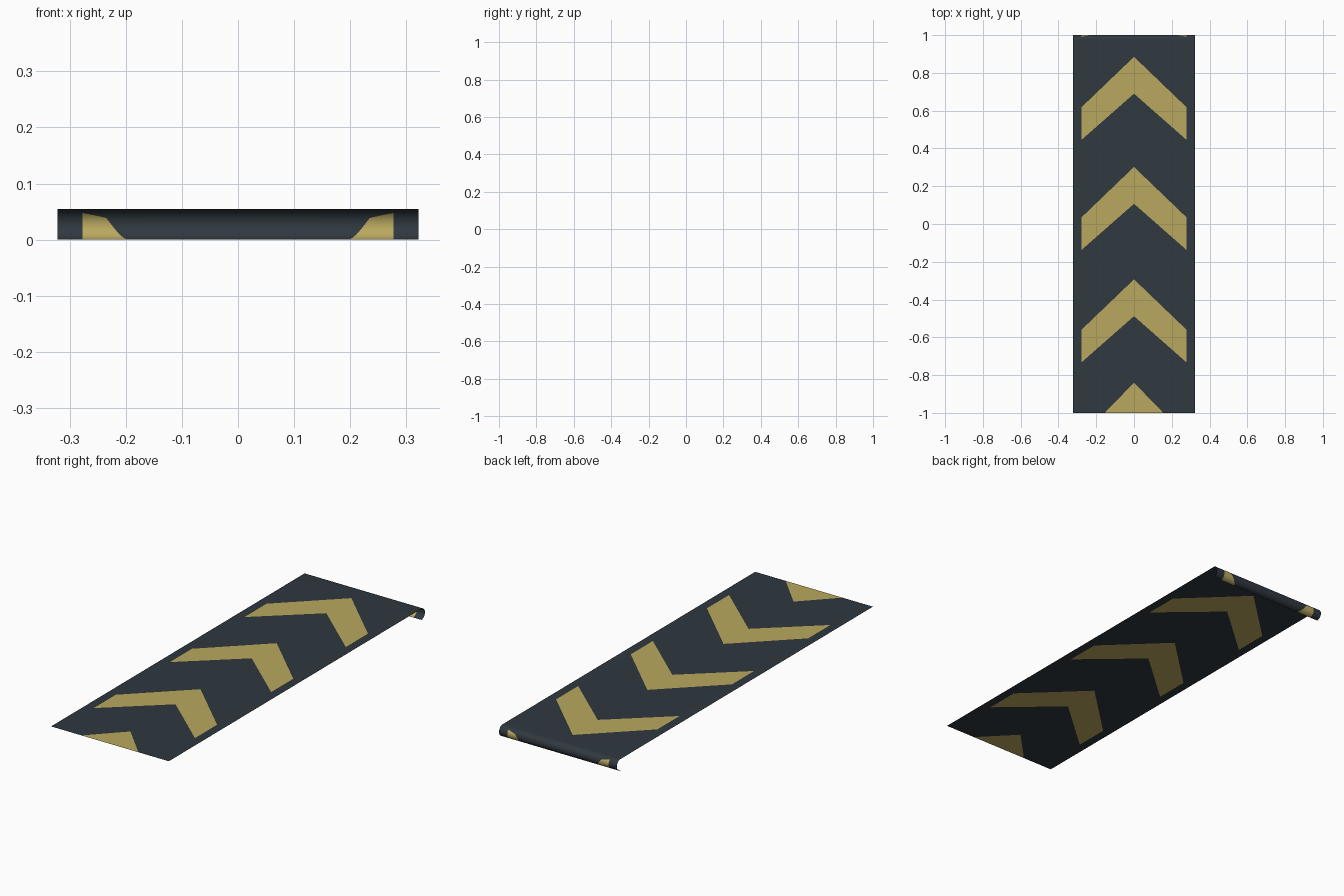
import bpy, bmesh, math
from mathutils import Vector

if "Cube" in bpy.data.objects:
    bpy.data.objects.remove(bpy.data.objects["Cube"])

HALF_W, H = 0.322, 0.055
R = H / 2                      # curl radius
BEND = 1.0 - R                 # where the sheet starts to curl under
END = BEND + math.pi * R       # unrolled length of the sheet
EDGE = 0.277                   # outer limit of the chevrons
SEGS = 18


def material(name, rgb):
    m = bpy.data.materials.new(name)
    m.diffuse_color = (*rgb, 1)
    m.use_nodes = True
    m.node_tree.nodes["Principled BSDF"].inputs["Base Color"].default_value = m.diffuse_color
    return m


# Lines are (a, k): y = a - k * |x| on the unrolled sheet
chevrons = [((0.885, 0.96), (0.69, 0.88)),
            ((0.302, 0.96), (0.107, 0.88)),
            ((-0.293, 0.96), (-0.488, 0.88)),
            ((-0.84, 1.03), (-1.2, 0.88))]


def line_through(x1, s1, x2, s2):
    k = -(s2 - s1) / (x2 - x1)
    return (s1 + k * x1, k)


def arc(theta):
    return BEND + theta * R


# lower ends of the chevron that wraps around the curl
wrap = [line_through(EDGE, arc(0.75), 0.235, arc(1.15)),
        line_through(0.235, arc(1.15), 0.193, END)]

# Unrolled flat sheet
bm = bmesh.new()
bm.faces.new([bm.verts.new(p) for p in ((-HALF_W, -1, 0), (HALF_W, -1, 0),
                                        (HALF_W, END, 0), (-HALF_W, END, 0))])


def cut(co, normal, keep=lambda c: True):
    faces = [f for f in bm.faces if keep(f.calc_center_median())]
    geom = faces + list({e for f in faces for e in f.edges}) + \
        list({v for f in faces for v in f.verts})
    bmesh.ops.bisect_plane(bm, geom=geom, dist=1e-6,
                           plane_co=Vector(co), plane_no=Vector(normal))


for x in (0, -EDGE, EDGE):
    cut((x, 0, 0), (1, 0, 0))
cut((0, BEND, 0), (0, 1, 0))

# Chevron outlines, mirrored left and right
for side in (-1, 1):
    for pair in chevrons:
        for a, k in pair:
            cut((0, a, 0), (side * k, 1, 0),
                lambda c: 0 < c.x * side < EDGE and c.y < BEND)
    for a, k in wrap:
        cut((0, a, 0), (side * k, 1, 0),
            lambda c: 0 < c.x * side < EDGE and c.y > BEND)

# Cross cuts for the curl
for i in range(1, SEGS):
    cut((0, BEND + (END - BEND) * i / SEGS, 0), (0, 1, 0))


def is_stripe(c):
    x = abs(c.x)
    if x > EDGE:
        return False
    if c.y > BEND:
        return all(c.y > a - k * x for a, k in wrap)
    return any(lo[0] - lo[1] * x < c.y < hi[0] - hi[1] * x for hi, lo in chevrons)


for f in bm.faces:
    f.material_index = int(is_stripe(f.calc_center_median()))
    f.smooth = True
bmesh.ops.triangulate(bm, faces=[f for f in bm.faces if len(f.verts) > 4])

# Roll the back end under
for v in bm.verts:
    t = (v.co.y - BEND) / R
    if t > 0:
        v.co.y = BEND + R * math.sin(t)
        v.co.z = R + R * math.cos(t)
    else:
        v.co.z = H

mesh = bpy.data.meshes.new("belt_sheet")
bm.to_mesh(mesh)
bm.free()
mesh.materials.append(material("dark slate", (0.029, 0.040, 0.050)))
mesh.materials.append(material("mustard yellow", (0.49, 0.395, 0.115)))
belt = bpy.data.objects.new("belt_sheet", mesh)
bpy.context.collection.objects.link(belt)
